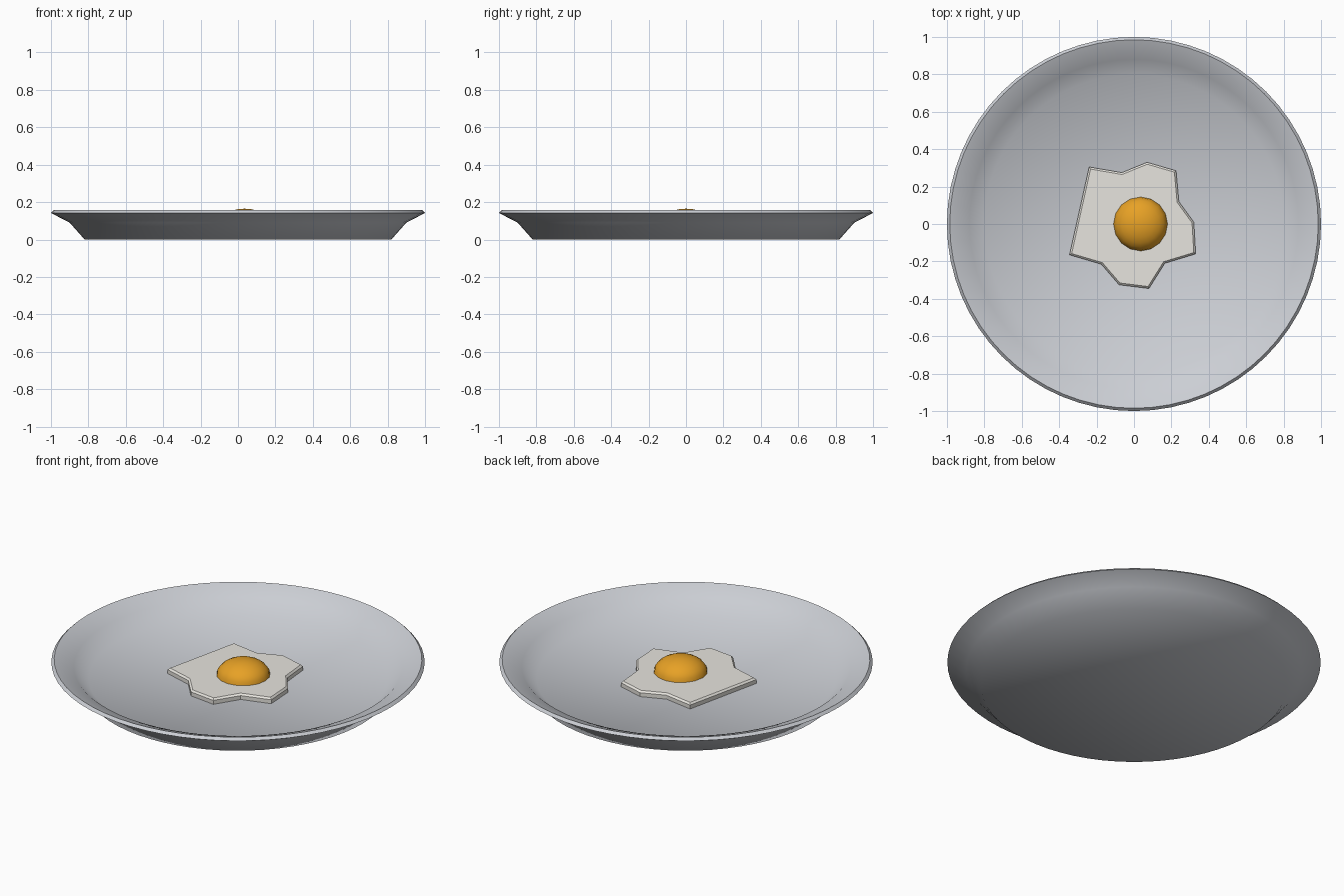
import bpy, bmesh, math

if "Cube" in bpy.data.objects:
    bpy.data.objects.remove(bpy.data.objects["Cube"])


def material(name, rgb):
    m = bpy.data.materials.new(name)
    m.diffuse_color = (*rgb, 1)
    m.use_nodes = True
    m.node_tree.nodes["Principled BSDF"].inputs["Base Color"].default_value = m.diffuse_color
    return m


def make_object(name, bm, mat, angle):
    bmesh.ops.recalc_face_normals(bm, faces=bm.faces)
    me = bpy.data.meshes.new(name)
    bm.to_mesh(me)
    bm.free()
    me.materials.append(mat)
    ob = bpy.data.objects.new(name, me)
    bpy.context.collection.objects.link(ob)
    bpy.ops.object.select_all(action='DESELECT')
    ob.select_set(True)
    bpy.context.view_layer.objects.active = ob
    bpy.ops.object.shade_smooth_by_angle(angle=math.radians(angle))
    return ob


def lathe(name, profile, sides, centre, mat, angle):
    """Spin a profile of (radius, z) that starts and may end on the axis."""
    bm = bmesh.new()
    vs = [bm.verts.new((r, 0, z)) for r, z in profile]
    es = [bm.edges.new(p) for p in zip(vs, vs[1:])]
    bmesh.ops.spin(bm, geom=vs + es, cent=(0, 0, 0), axis=(0, 0, 1),
                   angle=math.tau, steps=sides, use_duplicate=False)
    bmesh.ops.remove_doubles(bm, verts=bm.verts, dist=1e-4)
    bmesh.ops.translate(bm, verts=bm.verts, vec=(*centre, 0))
    return make_object(name, bm, mat, angle)


china = material("plate grey", (0.60, 0.62, 0.66))
white = material("egg white", (0.82, 0.80, 0.75))
orange = material("yolk orange", (0.85, 0.38, 0.02))

# Plate: flat base, flared wall, thin lip and shallow dish
lathe("plate", [(0, 0), (0.82, 0), (0.90, 0.09), (1.0, 0.142), (0.985, 0.157),
                (0.88, 0.115), (0.80, 0.045), (0, 0.045)], 64, (0, 0), china, 50)

# Egg white: irregular outline extruded, with a softened top edge
outline = [(-0.24, 0.305), (-0.065, 0.275), (0.07, 0.33), (0.225, 0.285),
           (0.24, 0.12), (0.32, 0.01), (0.33, -0.16), (0.165, -0.21),
           (0.08, -0.345), (-0.08, -0.325), (-0.175, -0.215), (-0.345, -0.165)]
bm = bmesh.new()
face = bm.faces.new([bm.verts.new((x, y, 0.042)) for x, y in outline])
top = bmesh.ops.extrude_face_region(bm, geom=[face])["geom"]
bmesh.ops.translate(bm, verts=[v for v in top if isinstance(v, bmesh.types.BMVert)],
                    vec=(0, 0, 0.036))
rim = [e for e in bm.edges if all(v.co.z > 0.07 for v in e.verts)]
bmesh.ops.bevel(bm, geom=rim, offset=0.01, segments=1, affect='EDGES')
make_object("egg_white", bm, white, 30)

# Yolk: flattened dome
dome = [(0.145 * math.cos(t), 0.075 + 0.09 * math.sin(t))
        for t in (math.radians(90 * i / 6) for i in range(7))]
lathe("yolk", [(0, 0.075)] + dome, 16, (0.035, 0), orange, 40)
